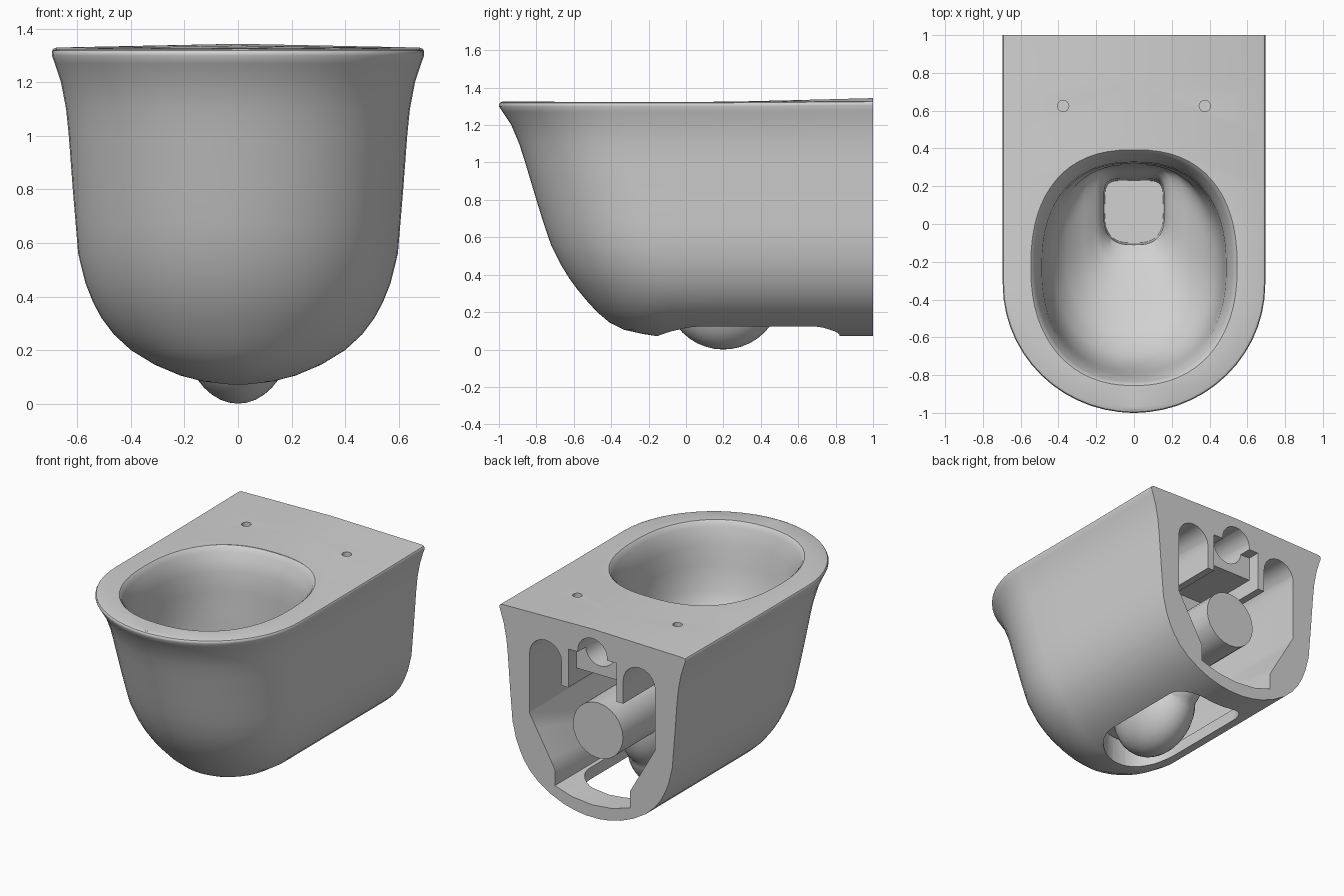
import bpy, bmesh
from math import sin, cos, pi, radians
from mathutils import Matrix

cube = bpy.data.objects.get("Cube")
if cube:
    bpy.data.objects.remove(cube)

ceramic = bpy.data.materials.new("grey ceramic")
ceramic.use_nodes = True
GREY = (0.64, 0.64, 0.64, 1)
ceramic.diffuse_color = GREY
ceramic.node_tree.nodes["Principled BSDF"].inputs["Base Color"].default_value = GREY


def finish(name, bm):
    bmesh.ops.recalc_face_normals(bm, faces=bm.faces)
    mesh = bpy.data.meshes.new(name)
    bm.to_mesh(mesh)
    bm.free()
    mesh.materials.append(ceramic)
    obj = bpy.data.objects.new(name, mesh)
    bpy.context.collection.objects.link(obj)
    return obj


def loft(name, rings, crown=None):
    """Skin closed rings; the last cap is optionally crowned with a raised centre line."""
    bm = bmesh.new()
    loops = [[bm.verts.new(p) for p in ring] for ring in rings]
    n = len(loops[0])
    for a, b in zip(loops, loops[1:]):
        for i in range(n):
            j = (i + 1) % n
            bm.faces.new((a[i], a[j], b[j], b[i]))
    bm.faces.new(loops[0])
    top = loops[-1]
    if crown is None:
        bm.faces.new(top)
    else:
        half = n // 2
        mids = [bm.verts.new((0, top[i].co.y, top[i].co.z + crown(top[i].co.y)))
                for i in range(half)]
        bm.faces.new((top[0], mids[0], top[-1]))
        for i in range(half - 1):
            bm.faces.new((top[i], top[i + 1], mids[i + 1], mids[i]))
            bm.faces.new((mids[i], mids[i + 1], top[n - 2 - i], top[n - 1 - i]))
        bm.faces.new((mids[-1], top[half - 1], top[half]))
    return finish(name, bm)


def prism_y(name, outline, y0, y1):
    return loft(name, [[(x, y, z) for x, z in outline] for y in (y0, y1)])


def ellipsoid(name, centre, radii):
    bm = bmesh.new()
    bmesh.ops.create_uvsphere(bm, u_segments=32, v_segments=20, radius=1,
                              matrix=Matrix.Translation(centre) @ Matrix.Diagonal((*radii, 1)))
    return finish(name, bm)


def arc(cx, cz, r, a0, a1, steps=10):
    return [(cx + r * cos(radians(a0 + (a1 - a0) * i / steps)),
             cz + r * sin(radians(a0 + (a1 - a0) * i / steps))) for i in range(steps + 1)]


def combine(target, tool, operation):
    mod = target.modifiers.new("combine", 'BOOLEAN')
    mod.operation, mod.object, mod.solver = operation, tool, 'EXACT'
    bpy.context.view_layer.objects.active = target
    bpy.ops.object.modifier_apply(modifier=mod.name)
    bpy.data.objects.remove(tool)


def power(v, e):
    return abs(v) ** e * (1 if v >= 0 else -1)


# Outer body: D-shaped sections as (height, half width, front)
def rise(y):
    return max(0, (y - 0.3) / 0.7)


def body_ring(z, w, front):
    start = front + 0.98 * w
    pts = [(w, 1 + (start - 1) * i / 5) for i in range(5)]
    pts += [(w * cos(pi / 2 * i / 14), start + (front - start) * sin(pi / 2 * i / 14))
            for i in range(14)]
    pts.append((0.02 * w, front))
    pts += [(-x, y) for x, y in reversed(pts)]
    return [(x, y, z + (0.006 * rise(y) if z > 1.25 else 0)) for x, y in pts]


BODY = [(0.072, 0.05, -0.16), (0.083, 0.13, -0.23), (0.105, 0.215, -0.33), (0.145, 0.31, -0.41),
        (0.2, 0.4, -0.475), (0.26, 0.465, -0.53), (0.32, 0.51, -0.58), (0.38, 0.542, -0.624),
        (0.45, 0.57, -0.667), (0.56, 0.597, -0.722), (0.68, 0.607, -0.763), (0.8, 0.617, -0.8),
        (1.0, 0.632, -0.86), (1.1, 0.642, -0.892), (1.2, 0.661, -0.934), (1.27, 0.684, -0.98),
        (1.3, 0.695, -1.0), (1.311, 0.695, -1.0), (1.319, 0.69, -0.995), (1.324, 0.678, -0.983)]
body = loft("toilet_body", [body_ring(*s) for s in BODY], lambda y: 0.002 + 0.012 * rise(y))

# Rear cavity with two round-topped lobes
half = [(0.15, 0.17), (0.28, 0.21), (0.28, 0.32), (0.47, 0.65)]
half += arc(0.35, 1.055, 0.12, 0, 180) + [(0.23, 0.9)]
cavity = prism_y("cavity", [(0, 0.155)] + half + [(-x, z) for x, z in reversed(half)], -0.1, 1.1)
combine(body, cavity, 'DIFFERENCE')

# Central inlet recess between the lobes
inlet = [(0.18, 0.85), (0.18, 1.16), (-0.18, 1.16), (-0.18, 0.85)]
combine(body, prism_y("inlet", inlet, 0.5, 1.1), 'DIFFERENCE')

# Rounded slot through the underside
slot = []
for cx, cy, a in ((0.1, 0.66, 0), (-0.1, 0.66, 90), (-0.01, 0.1, 180), (0.01, 0.1, 270)):
    slot += arc(cx, cy, 0.16 if cy > 0.5 else 0.25, a, a + 90)
combine(body, loft("slot", [[(x, y, z) for x, y in slot] for z in (-0.1, 0.35)]), 'DIFFERENCE')


# Bowl: rounded sections as (height, half width, front, back), squarer towards the sump
def bowl_ring(z, w, front, back, grow=0):
    mid, pts = front * 0.5 + back * 0.5, []
    square = min(1, max(0, (0.7 - z) / 0.15))
    for i in range(64):
        a = 2 * pi * i / 64
        e = 2 / (2.4 + 3.2 * square if sin(a) > 0 else 2.25 + 0.6 * square)
        pts.append(((w + grow) * power(cos(a), e),
                    mid + ((back - front) / 2 + grow) * power(sin(a), e), z - grow))
    return pts


BOWL = [(0.28, 0.155, -0.1, 0.23), (0.46, 0.16, -0.11, 0.24), (0.51, 0.172, -0.17, 0.27),
        (0.545, 0.2, -0.23, 0.29), (0.59, 0.265, -0.39, 0.3), (0.67, 0.36, -0.57, 0.31),
        (0.77, 0.43, -0.69, 0.315), (0.9, 0.465, -0.75, 0.32), (1.05, 0.478, -0.78, 0.322),
        (1.18, 0.488, -0.802, 0.328), (1.25, 0.505, -0.82, 0.35), (1.29, 0.523, -0.835, 0.37),
        (1.312, 0.533, -0.843, 0.38), (1.326, 0.548, -0.856, 0.393), (1.4, 0.548, -0.856, 0.393)]
shell = loft("bowl_shell", [bowl_ring(*s, 0.04) for s in BOWL[:-3]])
combine(body, shell, 'UNION')

# Trap bulge, riser and outlet pipe
combine(body, ellipsoid("trap", (0, 0.2, 0.31), (0.215, 0.31, 0.31)), 'UNION')
combine(body, ellipsoid("riser", (0, 0.4, 0.5), (0.19, 0.2, 0.3)), 'UNION')
combine(body, prism_y("outlet_pipe", arc(0, 0.635, 0.187, 0, 345, 23), 0.33, 0.94), 'UNION')

# Inlet block between the lobes, with the round inlet bored through its top
block = [(-0.2, 1.0), (0.2, 1.0), (0.2, 1.18), (-0.2, 1.18)]
combine(body, prism_y("inlet_block", block, 0.45, 0.915), 'UNION')
combine(body, prism_y("inlet_bore", arc(0, 1.17, 0.11, 0, 345, 23), 0.55, 1.1), 'DIFFERENCE')

# Hollow the bowl and sink the seat fixing holes
combine(body, loft("bowl_hollow", [bowl_ring(*s) for s in BOWL]), 'DIFFERENCE')
for side in (-1, 1):
    hole = arc(side * 0.375, 0.625, 0.03, 0, 337.5, 15)
    combine(body, loft("hole", [[(x, y, z) for x, y in hole] for z in (1.22, 1.4)]), 'DIFFERENCE')

bpy.ops.object.select_all(action='DESELECT')
body.select_set(True)
bpy.context.view_layer.objects.active = body
bpy.ops.object.shade_smooth_by_angle(angle=radians(35))
